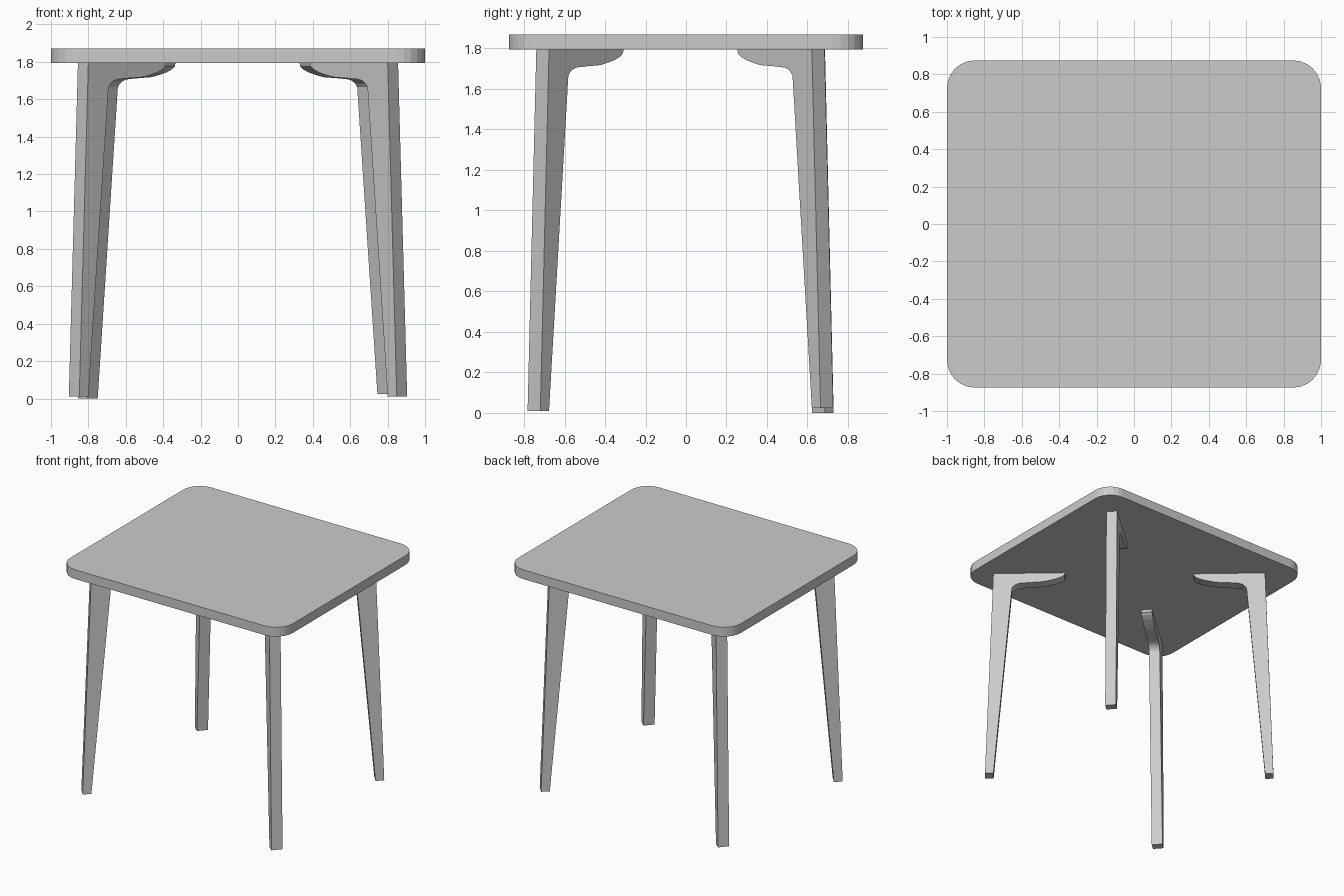
import bpy, bmesh, math
from mathutils import Vector

if "Cube" in bpy.data.objects:
    bpy.data.objects.remove(bpy.data.objects["Cube"])

TOP_Z, THICK = 1.795, 0.075
LEG_T = 0.084
ANGLE = math.radians(41.5)


def prism(name, bottom, offset):
    """Extrude a closed outline of points along an offset vector."""
    bm = bmesh.new()
    face = bm.faces.new([bm.verts.new(p) for p in bottom])
    new = bmesh.ops.extrude_face_region(bm, geom=[face], use_keep_orig=True)["geom"]
    verts = [g for g in new if isinstance(g, bmesh.types.BMVert)]
    bmesh.ops.translate(bm, verts=verts, vec=offset)
    bmesh.ops.recalc_face_normals(bm, faces=bm.faces)
    me = bpy.data.meshes.new(name)
    bm.to_mesh(me)
    bm.free()
    ob = bpy.data.objects.new(name, me)
    bpy.context.collection.objects.link(ob)
    return ob


# Table top: rounded rectangle
R, SEG, HX, HY = 0.15, 6, 1.0, 0.875
outline = []
for i, (sx, sy) in enumerate([(1, 1), (-1, 1), (-1, -1), (1, -1)]):
    for k in range(SEG + 1):
        a = math.pi / 2 * (i + k / SEG)
        outline.append((sx * (HX - R) + R * math.cos(a),
                        sy * (HY - R) + R * math.sin(a), TOP_Z))
prism("table_top", outline, Vector((0, 0, THICK)))

# Underside curve of the leg bracket: (distance inward, height)
BRACKET = [(0.144, 1.665), (0.158, 1.683), (0.177, 1.697), (0.205, 1.706),
           (0.28, 1.712), (0.385, 1.718), (0.44, 1.73), (0.49, 1.743),
           (0.53, 1.76), (0.55, 1.775), (0.556, TOP_Z)]


def leg(name, x, y, foot_z):
    """Flat tapered leg with bracket, set on the diagonal; x, y = outer top."""
    u = Vector((-math.copysign(math.cos(ANGLE), x),
                -math.copysign(math.sin(ANGLE), y), 0))
    v = Vector((-u.y, u.x, 0)) * LEG_T
    origin = Vector((x, y, 0)) - v / 2
    profile = [(0, TOP_Z), (-0.065, foot_z), (0.0, foot_z)] + BRACKET
    prism(name, [origin + u * r + Vector((0, 0, z)) for r, z in profile], v)


# Four legs, the back pair set slightly further in
leg("front_right_leg", 0.828, -0.708, 0.01)
leg("front_left_leg", -0.828, -0.708, 0.01)
leg("back_right_leg", 0.773, 0.653, 0.025)
leg("back_left_leg", -0.778, 0.655, 0.0)
